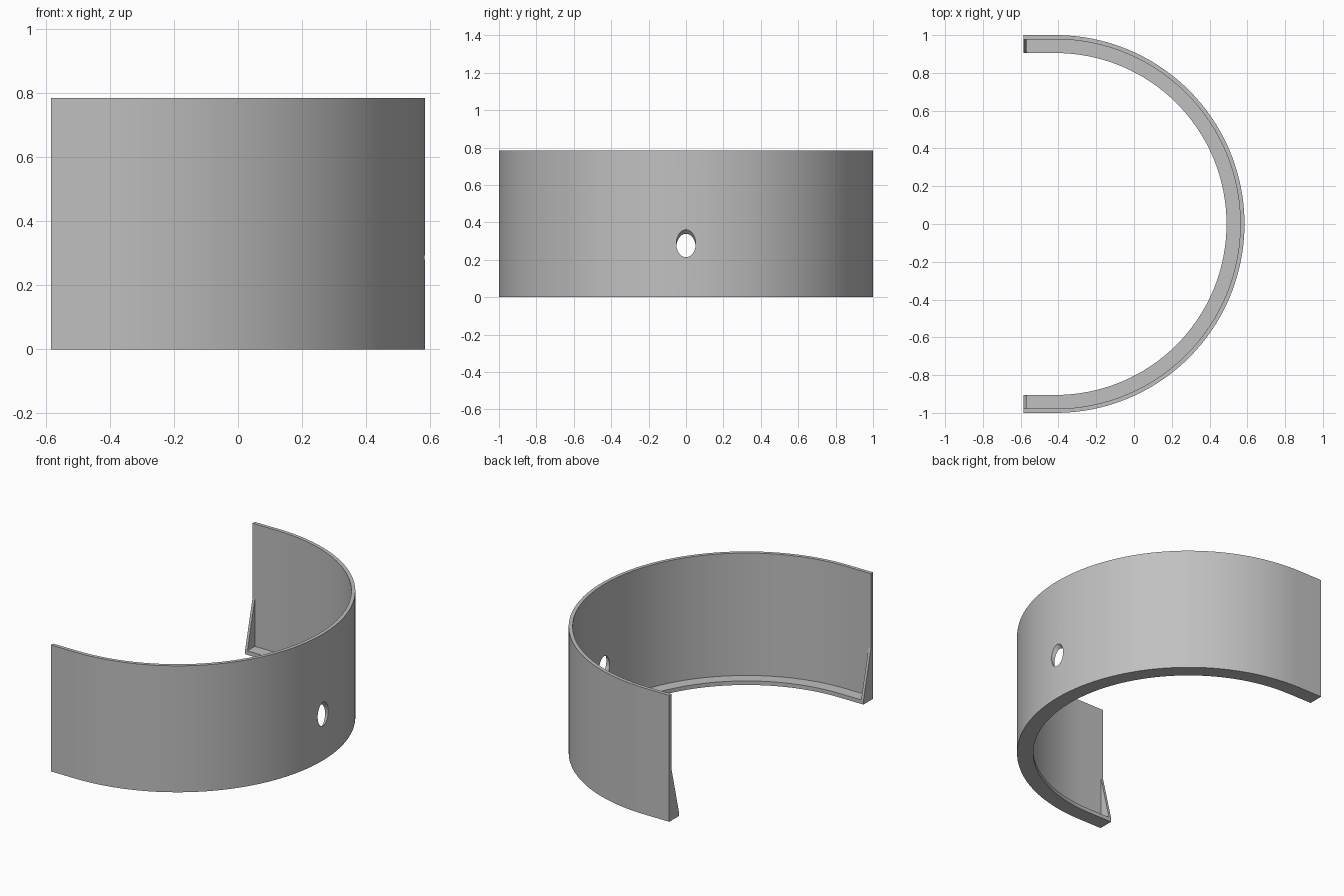
import bpy, bmesh, math
from mathutils import Vector

cube = bpy.data.objects.get("Cube")
if cube:
    bpy.data.objects.remove(cube, do_unlink=True)

# Main dimensions
X_END, X_ARC = -0.585, -0.415      # open end and arc centre
R_OUT, WALL, LEDGE = 1.0, 0.022, 0.095
HEIGHT, LEDGE_H, GUSSET_H = 0.785, 0.025, 0.32
SEGMENTS = 64

grey = bpy.data.materials.new("plain grey")
grey.use_nodes = True
grey.diffuse_color = (0.53, 0.53, 0.53, 1)
grey.node_tree.nodes["Principled BSDF"].inputs["Base Color"].default_value = (0.53, 0.53, 0.53, 1)


def make_object(name, bm):
    bmesh.ops.recalc_face_normals(bm, faces=bm.faces)
    mesh = bpy.data.meshes.new(name)
    bm.to_mesh(mesh)
    bm.free()
    mesh.materials.append(grey)
    obj = bpy.data.objects.new(name, mesh)
    bpy.context.collection.objects.link(obj)
    return obj


def path_ring(bm, profile, x, angle):
    """Place the (radius, z) profile at one station of the U-shaped path."""
    return [bm.verts.new((x + r * math.cos(angle), r * math.sin(angle), z)) for r, z in profile]


# Curved wall with inward bottom ledge: L section swept along the path
section = [(R_OUT, 0), (R_OUT, HEIGHT), (R_OUT - WALL, HEIGHT),
           (R_OUT - WALL, LEDGE_H), (R_OUT - LEDGE, LEDGE_H), (R_OUT - LEDGE, 0)]
quarter = math.pi / 2
stations = [(X_END, -quarter)]
stations += [(X_ARC, -quarter + math.pi * i / SEGMENTS) for i in range(SEGMENTS + 1)]
stations += [(X_END, quarter)]
bm = bmesh.new()
rings = [path_ring(bm, section, x, a) for x, a in stations]
for a, b in zip(rings, rings[1:]):
    for i in range(len(section)):
        j = (i + 1) % len(section)
        bm.faces.new((a[i], a[j], b[j], b[i]))
bm.faces.new(rings[0])
bm.faces.new(rings[-1])
wall = make_object("curved_wall", bm)

# Sloping round hole through the middle of the wall
bm = bmesh.new()
bmesh.ops.create_cone(bm, cap_ends=True, segments=40, radius1=0.052, radius2=0.052, depth=0.2)
cutter = make_object("hole_cutter", bm)
cutter.location = (X_ARC + R_OUT, 0, 0.288)
cutter.rotation_euler = Vector((1, 0, 1)).to_track_quat('Z', 'Y').to_euler()
cutter.hide_render = True
cut = wall.modifiers.new("hole", 'BOOLEAN')
cut.object = cutter
cut.operation = 'DIFFERENCE'
cut.solver = 'EXACT'
bpy.context.view_layer.objects.active = wall
wall.select_set(True)
bpy.ops.object.modifier_apply(modifier=cut.name)
bpy.data.objects.remove(cutter, do_unlink=True)
bpy.ops.object.shade_smooth_by_angle(angle=math.radians(30))

# Thin triangular gussets at the two open ends
for name, side in (("right_gusset", -1), ("left_gusset", 1)):
    bm = bmesh.new()
    triangle = [(R_OUT - WALL, LEDGE_H), (R_OUT - WALL, GUSSET_H), (R_OUT - LEDGE, LEDGE_H)]
    ends = [path_ring(bm, triangle, x, side * quarter) for x in (X_END, X_END + 0.016)]
    for i in range(3):
        j = (i + 1) % 3
        bm.faces.new((ends[0][i], ends[0][j], ends[1][j], ends[1][i]))
    for end in ends:
        bm.faces.new(end)
    make_object(name, bm)
